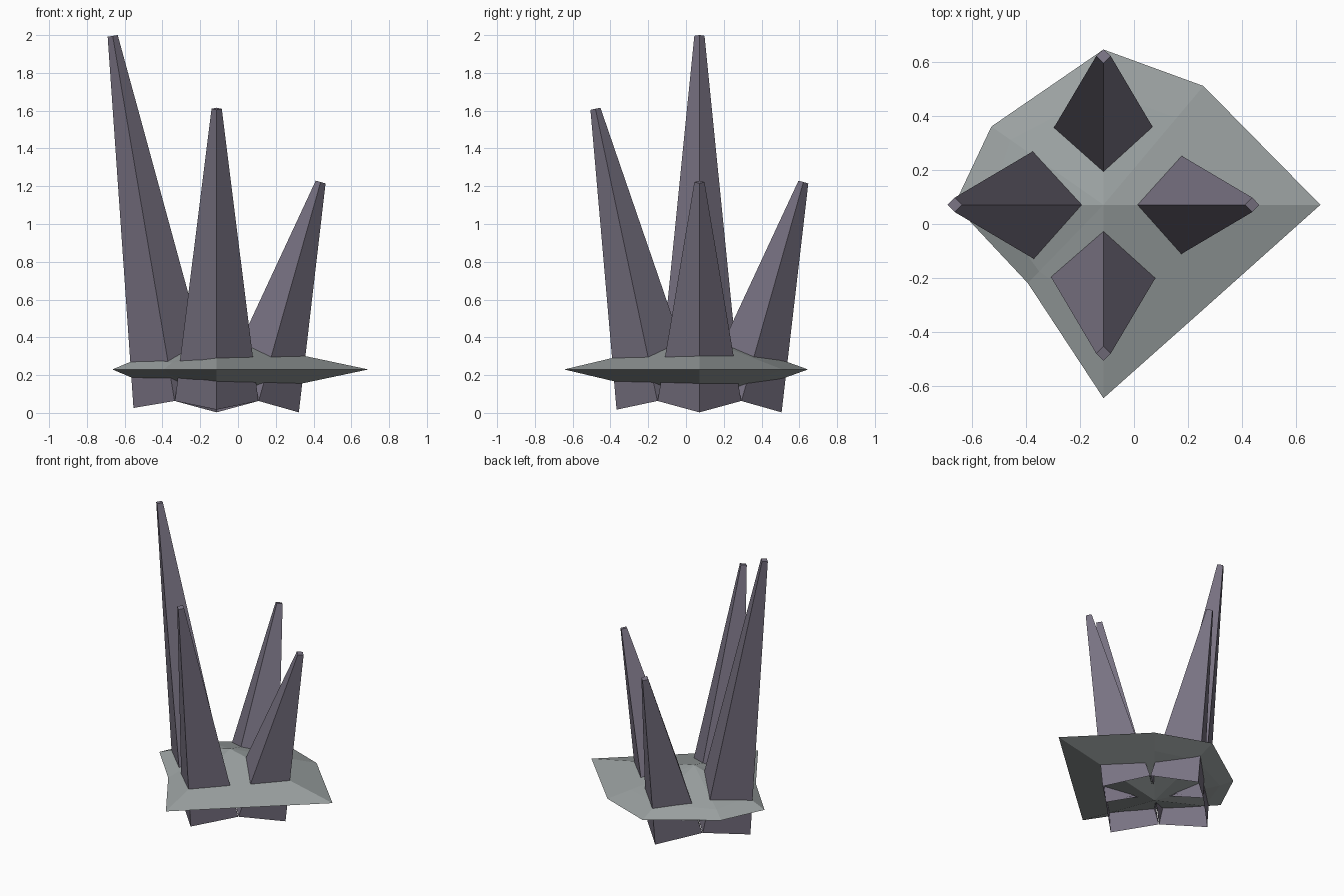
import bpy, bmesh
from math import pi, atan2, hypot, cos, sin
from mathutils import Matrix, Vector

if "Cube" in bpy.data.objects:
    bpy.data.objects.remove(bpy.data.objects["Cube"])

CX, CY = -0.113, 0.071


def material(name, color):
    m = bpy.data.materials.new(name)
    m.diffuse_color = (*color, 1)
    m.use_nodes = True
    m.node_tree.nodes["Principled BSDF"].inputs["Base Color"].default_value = m.diffuse_color
    return m


def finish(bm, name, mat):
    bmesh.ops.recalc_face_normals(bm, faces=bm.faces)
    me = bpy.data.meshes.new(name)
    bm.to_mesh(me)
    bm.free()
    me.materials.append(mat)
    ob = bpy.data.objects.new(name, me)
    bpy.context.collection.objects.link(ob)
    return ob


stone = material("stone", (0.33, 0.36, 0.36))
dark = material("dark_spike", (0.19, 0.17, 0.225))

# flat irregular rock: jagged rim rising to a shallow peak above and below,
# with slightly bulged flanks on the short back and left sides (third value)
rim = [(0.803, 0, 0), (0.37, 0.44, 0), (0, 0.575, 0.01), (-0.415, 0.29, 0.01),
       (-0.552, 0, 0.015), (-0.28, -0.29, 0.01), (0, -0.716, 0), (0.379, -0.379, 0)]
bm = bmesh.new()
edge = [bm.verts.new((CX + x, CY + y, 0.23)) for x, y, b in rim]
for rise in (0.17, -0.17):
    side = 1 if rise > 0 else -1
    inner = []
    for x, y, bulge in rim:
        k = min(0.42 / hypot(x, y), 0.85)
        z = 0.23 + rise * (1 - k) + side * bulge
        inner.append(bm.verts.new((CX + x * k, CY + y * k, z)))
    peak = bm.verts.new((CX, CY, 0.23 + rise))
    for i in range(8):
        j = (i + 1) % 8
        bm.faces.new((edge[i], edge[j], inner[j], inner[i]))
        bm.faces.new((inner[i], inner[j], peak))
finish(bm, "rock_base", stone)

# four-sided spikes leaning outward, open underneath
base_r, base_z, lean = 0.2225, 0.063, 0.328
spikes = [("right_spike", 0, 1.222), ("back_spike", pi / 2, 1.222),
          ("left_spike", pi, 1.996), ("front_spike", 3 * pi / 2, 1.61)]
for name, ang, top_z in spikes:
    height = top_z - base_z
    length = hypot(height, lean)
    bm = bmesh.new()
    low, high = [[bm.verts.new((r * cos(i * pi / 2), r * sin(i * pi / 2), z))
                  for i in range(4)] for r, z in ((0.221, 0), (0.027, length))]
    for i in range(4):
        j = (i + 1) % 4
        bm.faces.new((low[i], low[j], high[j], high[i]))
    bm.faces.new(high)
    bm.transform(Matrix.Translation(Vector((CX, CY, base_z)))
                 @ Matrix.Rotation(ang, 4, 'Z')
                 @ Matrix.Translation(Vector((base_r, 0, 0)))
                 @ Matrix.Rotation(atan2(lean, height), 4, 'Y'))
    finish(bm, name, dark)
